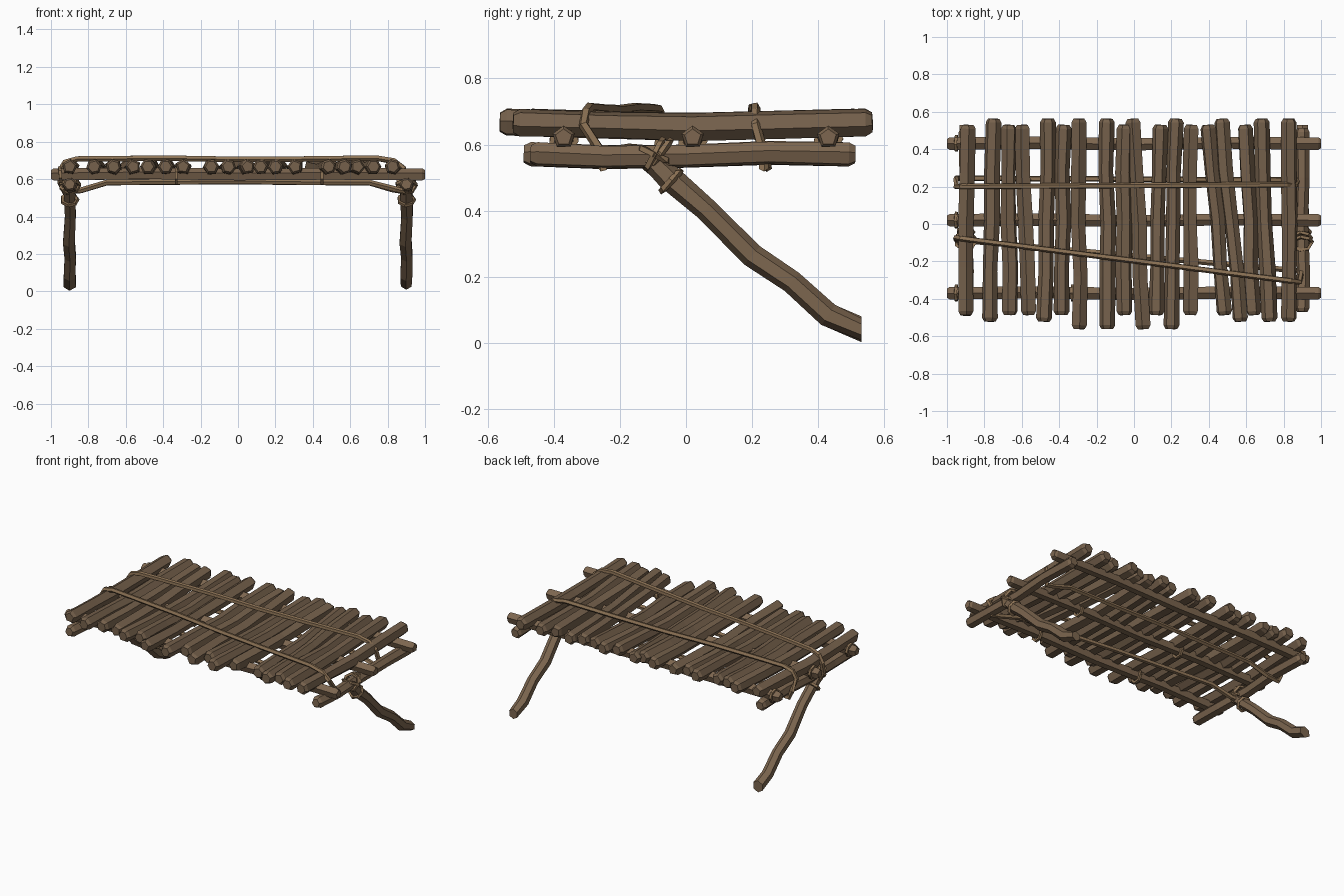
import bpy, bmesh, math, random
from mathutils import Vector

if "Cube" in bpy.data.objects:
    bpy.data.objects.remove(bpy.data.objects["Cube"])

random.seed(4)


def material(name, rgb):
    m = bpy.data.materials.new(name)
    m.diffuse_color = (*rgb, 1)
    m.use_nodes = True
    m.node_tree.nodes["Principled BSDF"].inputs["Base Color"].default_value = m.diffuse_color
    return m


WOOD = material("brown wood", (0.178, 0.118, 0.071))
PALE = material("pale branch", (0.205, 0.134, 0.079))
ROPE = material("vine rope", (0.262, 0.168, 0.090))


def tube(name, pts, r, sides, mat, roll=0.0, closed=False, jitter=0.0, bevel=0.0, cut=None):
    """Faceted branch or rope following a path; bevel chamfers the ends."""
    pts = [Vector(p) for p in pts]
    rad = [r * (1 + random.uniform(-jitter, jitter)) for _ in pts]
    if bevel:
        d0 = (pts[1] - pts[0]).normalized() * bevel
        d1 = (pts[-2] - pts[-1]).normalized() * bevel
        pts = [pts[0], pts[0] + d0] + pts[1:-1] + [pts[-1] + d1, pts[-1]]
        rad = [r * 0.75, r * 1.04] + rad[1:-1] + [r * 1.04, r * 0.75]
    n = len(pts)
    bm = bmesh.new()
    rings = []
    side = None
    for i, p in enumerate(pts):
        a = pts[(i - 1) % n] if closed or i else p
        b = pts[(i + 1) % n] if closed or i < n - 1 else p
        t = (b - a).normalized()
        if cut and i == n - 1:
            t = Vector(cut)
        if side is None:
            side = t.orthogonal() if abs(t.z) > 0.95 else t.cross(Vector((0, 0, 1)))
        side = (side - t * side.dot(t)).normalized()
        up = side.cross(t)
        ring = []
        for k in range(sides):
            ang = roll + math.tau * k / sides
            ring.append(bm.verts.new(p + (side * math.cos(ang) + up * math.sin(ang)) * rad[i]))
        rings.append(ring)
    for i in range(n if closed else n - 1):
        A, B = rings[i], rings[(i + 1) % n]
        for k in range(sides):
            j = (k + 1) % sides
            bm.faces.new((A[k], A[j], B[j], B[k]))
    if not closed:
        bm.faces.new(rings[0])
        bm.faces.new(rings[-1])
    bmesh.ops.recalc_face_normals(bm, faces=bm.faces)
    me = bpy.data.meshes.new(name)
    bm.to_mesh(me)
    bm.free()
    me.materials.append(mat)
    ob = bpy.data.objects.new(name, me)
    bpy.context.collection.objects.link(ob)
    return ob


def lashing(name, centre, axis, r, thick=0.011):
    """Rope ring around an axis."""
    c, ax = Vector(centre), Vector(axis).normalized()
    u = ax.orthogonal().normalized()
    v = ax.cross(u)
    pts = [c + (u * math.cos(math.tau * i / 7) + v * math.sin(math.tau * i / 7)) * r for i in range(7)]
    tube(name, pts, thick, 4, ROPE, math.pi / 4, closed=True)


# Deck slats: back x, front x, back y, front y
S, M, L = -0.487, -0.522, -0.562
slats = [(-.888, -.90, S), (-.75, -.77, M), (-.67, -.665, S), (-.595, -.56, S), (-.46, -.482, M),
         (-.375, -.387, S), (-.295, -.294, L), (-.145, -.143, L), (-.05, -.051, S), (-.005, .052, L),
         (.142, .12, S), (.225, .20, L), (.31, .305, S), (.395, .485, S), (.47, .57, M),
         (.592, .64, S), (.682, .725, M), (.827, .827, M)]
for i, (xb, xf, yf) in enumerate(slats):
    yb = 0.53 if yf == S else 0.563
    pts = []
    for k in range(5):
        t = k / 4
        bow = 0.007 * math.cos(math.tau * t)
        wob = random.uniform(-.008, .008) if 0 < k < 4 else 0
        pts.append((xf + (xb - xf) * t + wob, yf + (yb - yf) * t, 0.66 + bow))
    tube(f"deck_slat_{i + 1}", pts, 0.041, 6 if i % 3 else 5, WOOD,
         random.uniform(0, 1.2), jitter=0.08, bevel=0.02)

# Three long beams under the deck
for name, y in (("back", .43), ("middle", .02), ("front", -.37)):
    pts = [(-1, y, .622), (-.5, y + .004, .628), (0, y - .004, .622), (.5, y + .004, .625), (1, y, .622)]
    tube(f"{name}_beam", pts, 0.034, 5, PALE, 0.3, jitter=0.04, bevel=0.015)
    lashing(f"{name}_beam_tie", (-.95, y, .622), (1, 0, .1), .038)
    if name != "back":
        lashing(f"{name}_beam_tie_left", (-.33, y, .615), (1, 0, 0), .038)
        lashing(f"{name}_beam_tie_right", (.45, y, .615), (1, 0, 0), .038)

for side, s in (("left", -1), ("right", 1)):
    x = 0.9 * s
    # Cross beam
    y0 = -0.49 if s < 0 else -0.47
    tube(f"{side}_cross_beam",
         [(x, y0, .572), (x + .006, -.25, .562), (x - .004, 0, .565), (x + .004, .25, .575), (x, .512, .57)],
         0.037, 6, PALE, 0.2, jitter=0.05, bevel=0.02)
    # Crooked diagonal leg
    tube(f"{side}_leg",
         [(x, -.11, .56), (x, -.05, .50), (x + .004, .06, .405), (x - .004, .20, .265),
          (x + .003, .32, .185), (x, .43, .085), (x, .53, .042)],
         0.036, 6, PALE, 0.5, jitter=0.1, cut=(0, 1, 0))
    # Lashings of leg to cross beam
    lashing(f"{side}_joint_lashing_a", (x, -.095, .57), (0, .5, 1), .052)
    lashing(f"{side}_joint_lashing_b", (x, -.095, .57), (0, 1, -.55), .052)
    lashing(f"{side}_joint_lashing_c", (x, -.075, .575), (0, 1, -.75), .048)
    lashing(f"{side}_leg_lashing", (x, -.045, .49), (0, .75, -.7), .042)


# Long rope loops: over the slats and back beneath the beams
def rope_loop(name, yl, yr, under_l, under_r, xr):
    def top(x, z):
        return (x, yl + (yr - yl) * (x + .94) / (xr + .94), z)

    def low(x, z):
        return (x, under_l + (under_r - under_l) * (x + .94) / (xr + .94), z)
    pts = [top(-.952, .645), top(-.925, .69), top(-.86, .708), top(-.7, .71), top(-.35, .712),
           top(0, .706), top(.35, .708), top(.74, .713), top(xr - .05, .698), top(xr, .66)]
    pts += [low(xr + .01, .57), low(xr + .02, .532), low(xr - .04, .545), low(.7, .582), low(.35, .583), low(0, .588),
            low(-.35, .585), low(-.7, .582), low(-.84, .54), low(-.93, .532), low(-.95, .58)]
    tube(name, pts, 0.0155, 5, ROPE, closed=True)


rope_loop("back_rope", .20, .21, .245, .235, .865)
rope_loop("front_rope", -.075, -.31, -.085, -.25, .885)
